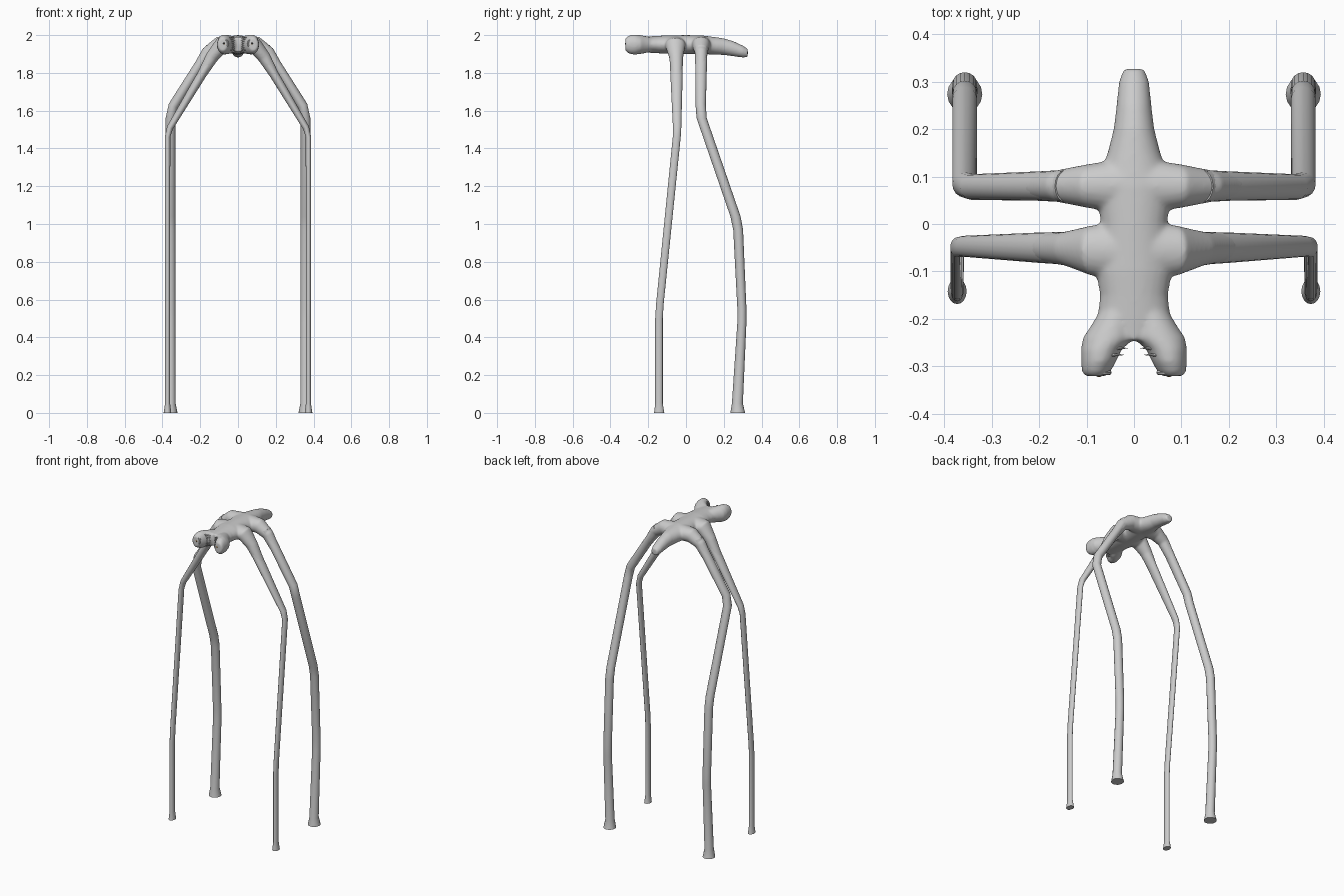
import bpy, bmesh, math
from mathutils import Vector, Matrix

if "Cube" in bpy.data.objects:
    bpy.data.objects.remove(bpy.data.objects["Cube"])

Y = Vector((0, 1, 0))


def loft(bm, rings, n):
    """rings: (centre, axis_u, axis_v), joined into a capped tube."""
    loops = []
    for c, u, v in rings:
        loops.append([bm.verts.new(c + u * math.cos(2 * math.pi * i / n) + v * math.sin(2 * math.pi * i / n))
                      for i in range(n)])
    for a, b in zip(loops, loops[1:]):
        for i in range(n):
            j = (i + 1) % n
            bm.faces.new((a[i], a[j], b[j], b[i]))
    bm.faces.new(loops[0][::-1])
    bm.faces.new(loops[-1])


def limb_rings(pts, s=1):
    """pts: (x, y, z, radius across, radius along y)."""
    cs = [Vector((s * p[0], p[1], p[2])) for p in pts]
    out = []
    for i, p in enumerate(pts):
        a, b = cs[max(i - 1, 0)], cs[min(i + 1, len(cs) - 1)]
        nrm = (b - a).cross(Y).normalized()
        out.append((cs[i], nrm * p[3], Y * p[4]))
    return out


def body_rings(pts, s=1):
    """pts: (x, y, z, half width, half height), sections across y."""
    return [(Vector((s * p[0], p[1], p[2])), Vector((p[3], 0, 0)), Vector((0, 0, p[4]))) for p in pts]


def make(name, bm, mat=None, angle=40):
    bmesh.ops.recalc_face_normals(bm, faces=bm.faces[:])
    me = bpy.data.meshes.new(name)
    bm.to_mesh(me)
    bm.free()
    ob = bpy.data.objects.new(name, me)
    bpy.context.collection.objects.link(ob)
    if mat:
        me.materials.append(mat)
    bpy.ops.object.select_all(action='DESELECT')
    ob.select_set(True)
    bpy.context.view_layer.objects.active = ob
    bpy.ops.object.shade_smooth_by_angle(angle=math.radians(angle))
    return ob


def material(name, col):
    m = bpy.data.materials.new(name)
    m.diffuse_color = col
    m.use_nodes = True
    m.node_tree.nodes["Principled BSDF"].inputs["Base Color"].default_value = m.diffuse_color
    return m


# Body: torso and tail, forked head and hip flares fused into one skin
bm = bmesh.new()
loft(bm, body_rings([
    (0, -.245, 1.95, .035, .040), (0, -.20, 1.95, .077, .043), (0, -.15, 1.95, .072, .046),
    (0, -.10, 1.95, .080, .049), (0, 0, 1.95, .070, .050), (0, .08, 1.95, .080, .049),
    (0, .15, 1.943, .056, .047), (0, .20, 1.939, .043, .044), (0, .25, 1.928, .037, .040),
    (0, .30, 1.913, .032, .032), (0, .327, 1.905, .022, .022)]), 24)
for s in (1, -1):
    loft(bm, body_rings([
        (.03, -.18, 1.95, .040, .038), (.045, -.215, 1.95, .046, .045), (.053, -.24, 1.95, .055, .050),
        (.069, -.265, 1.95, .043, .053), (.0745, -.29, 1.95, .037, .052),
        (.080, -.312, 1.95, .030, .042), (.081, -.321, 1.95, .022, .032)], s), 24)
    loft(bm, limb_rings([
        (0, .08, 1.95, .048, .062), (.10, .080, 1.947, .046, .046),
        (.16, .080, 1.907, .035, .034), (.24, .080, 1.787, .023, .025)], s), 20)
    loft(bm, limb_rings([
        (0, -.057, 1.95, .048, .066), (.09, -.056, 1.945, .045, .053),
        (.14, -.052, 1.88, .034, .037), (.22, -.049, 1.742, .020, .026)], s), 20)
body = make("body", bm)
rm = body.modifiers.new("fuse", 'REMESH')
rm.mode = 'VOXEL'
rm.voxel_size = 0.005
rm.use_smooth_shade = True
sm = body.modifiers.new("soften", 'SMOOTH')
sm.factor = 0.5
sm.iterations = 12

# Legs: long thin stilts with splayed thighs and flared feet
legs = {
    "front_leg": [
        (.11, -.052, 1.925, .026, .036), (.20, -.050, 1.777, .024, .032), (.360, -.047, 1.51, .017, .022),
        (.373, -.049, 1.46, .0145, .021), (.373, -.138, .58, .0135, .020), (.373, -.143, .50, .0135, .020),
        (.373, -.143, .05, .0135, .020), (.373, -.142, 0, .020, .027)],
    "back_leg": [
        (.145, .080, 1.935, .026, .034), (.20, .080, 1.850, .026, .031), (.343, .078, 1.625, .026, .027),
        (.357, .083, 1.56, .026, .027), (.357, .262, 1.04, .026, .027), (.357, .276, .97, .026, .026),
        (.357, .296, .55, .026, .024), (.357, .296, .48, .026, .024),
        (.357, .272, .05, .027, .029), (.357, .274, 0, .037, .039)],
}
for name, pts in legs.items():
    bm = bmesh.new()
    loft(bm, limb_rings(pts), 16)
    ob = make(name + "s", bm)
    ob.modifiers.new("mirror", 'MIRROR')

# Eyes: amber balls with dark pupils and raised lids on the lobe tips
amber = material("amber", (.75, .35, .06, 1))
dark = material("dark", (.03, .03, .03, 1))
for part, mat, r, y in (("eyes", amber, .019, -.303), ("pupils", dark, .007, -.3162)):
    bm = bmesh.new()
    for s in (1, -1):
        bmesh.ops.create_uvsphere(bm, u_segments=20, v_segments=12, radius=r,
                                  matrix=Matrix.Translation((s * .074, y, 1.955)))
    make(part, bm, mat)
for s in (1, -1):
    bpy.ops.mesh.primitive_torus_add(location=(s * .074, -.313, 1.955), rotation=(math.pi / 2, 0, 0),
                                     major_radius=.021, minor_radius=.006,
                                     major_segments=24, minor_segments=8)
    bpy.context.object.name = "eyelid"
    bpy.ops.object.shade_smooth_by_angle()

# Teeth: sideways spikes lining the vertical mouth slit
bm = bmesh.new()
for s in (1, -1):
    for row, (y, x) in enumerate(((-.262, .034), (-.276, .042))):
        for k in range(7):
            z = 1.918 + k * .0108 + row * .004
            m = Matrix.Translation((s * (x - .008), y, z)) @ Matrix.Rotation(-s * math.pi / 2, 4, 'Y')
            bmesh.ops.create_cone(bm, cap_ends=True, segments=8, radius1=.004, radius2=.0003,
                                  depth=.026, matrix=m)
make("teeth", bm)
